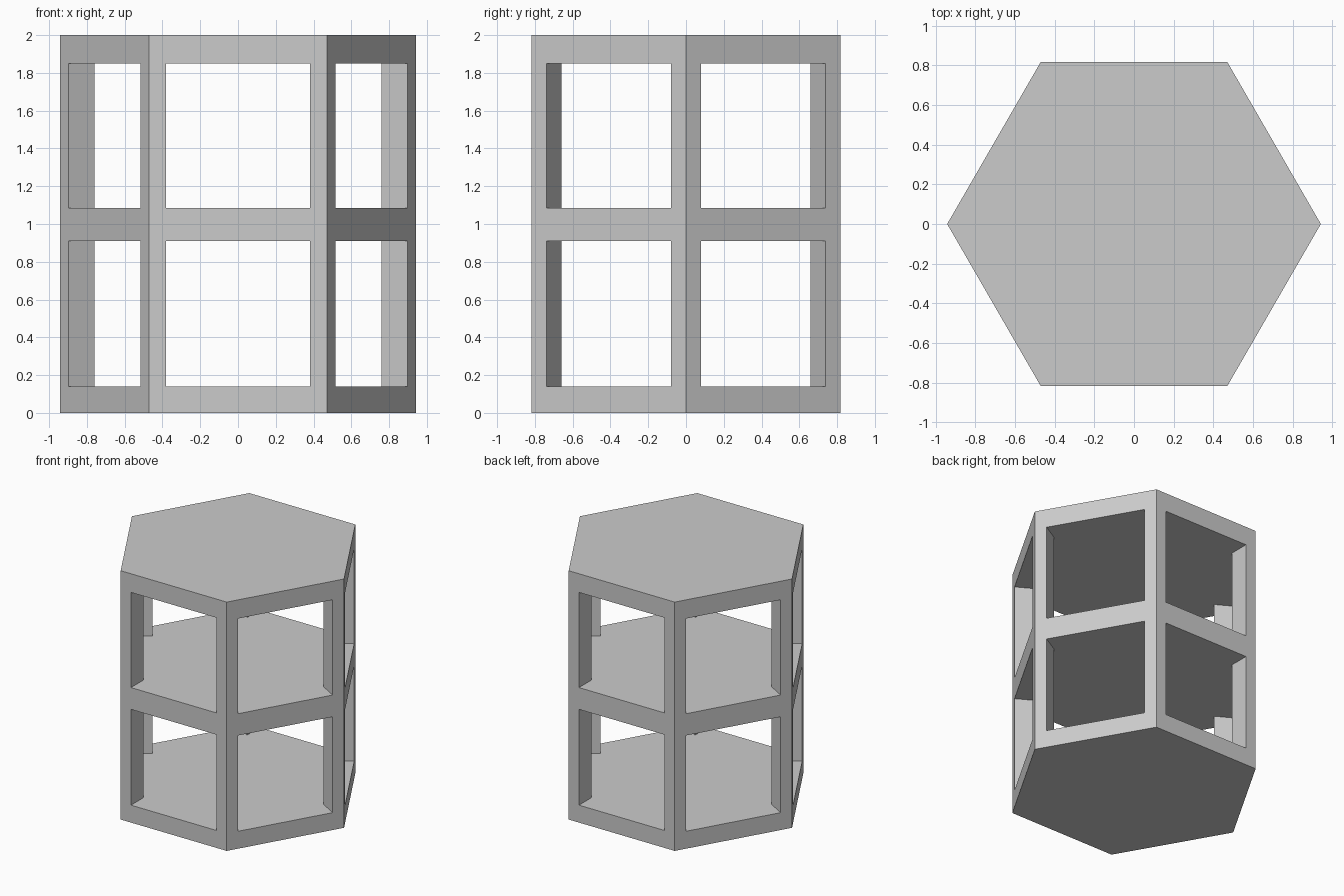
import bpy, bmesh, math
from mathutils import Vector

if "Cube" in bpy.data.objects:
    bpy.data.objects.remove(bpy.data.objects["Cube"])

R = 0.943        # hexagon corner radius
POST = 0.0915    # post width along each side
FLOORS = [(0.14, 0.91), (1.085, 1.85)]  # open storeys between slabs


def prism(name, points, z0, z1):
    """Extrude a flat outline from z0 to z1."""
    bm = bmesh.new()
    face = bm.faces.new([bm.verts.new((p.x, p.y, z0)) for p in points])
    top = bmesh.ops.extrude_face_region(bm, geom=[face])["geom"]
    bmesh.ops.translate(bm, vec=(0, 0, z1 - z0),
                        verts=[v for v in top if isinstance(v, bmesh.types.BMVert)])
    bmesh.ops.recalc_face_normals(bm, faces=bm.faces[:])
    mesh = bpy.data.meshes.new(name)
    bm.to_mesh(mesh)
    bm.free()
    obj = bpy.data.objects.new(name, mesh)
    bpy.context.collection.objects.link(obj)
    return obj


def polar(r, degrees):
    a = math.radians(degrees)
    return Vector((r * math.cos(a), r * math.sin(a)))


# Solid hexagonal tower
corners = [polar(R, 60 * k) for k in range(6)]
tower = prism("hexagonal_tower", corners, 0, 2)

# Storey void: square-on windows in all sides, leaving kite-shaped corner posts
void = []
for k in range(6):
    a, b = corners[k], corners[(k + 1) % 6]
    along = (b - a).normalized()
    out = polar(0.2, 60 * k + 30)
    void += [polar(R - 2 * POST, 60 * k), a + along * POST + out, b - along * POST + out]

bpy.context.view_layer.objects.active = tower
for i, (z0, z1) in enumerate(FLOORS):
    cutter = prism(f"storey_cutter_{i + 1}", void, z0, z1)
    cutter.hide_render = True
    mod = tower.modifiers.new("storey", 'BOOLEAN')
    mod.operation = 'DIFFERENCE'
    mod.solver = 'EXACT'
    mod.object = cutter
    bpy.ops.object.modifier_apply(modifier=mod.name)
    bpy.data.objects.remove(cutter)
